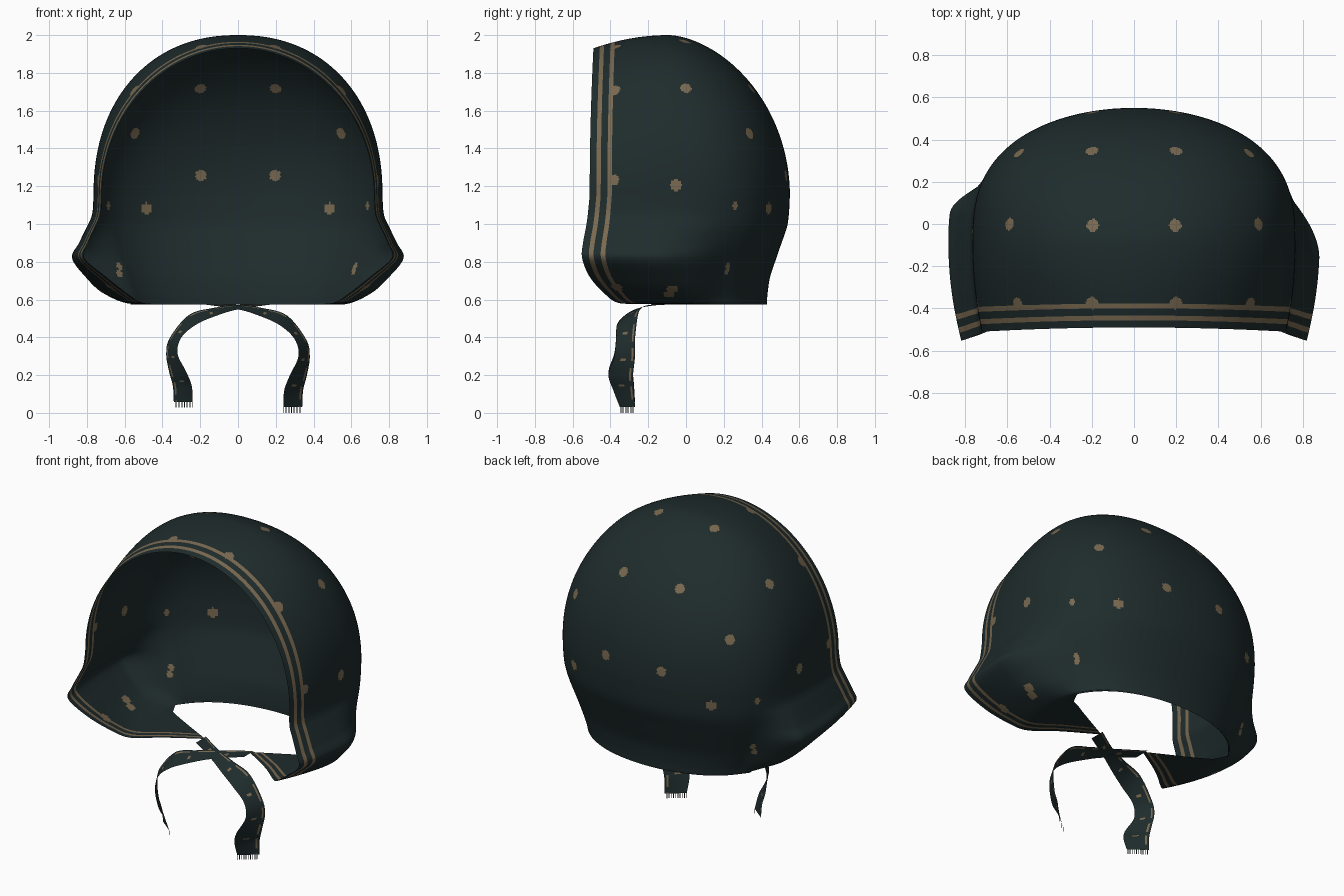
import bpy, bmesh, math
from mathutils import Vector

cube = bpy.data.objects.get("Cube")
if cube:
    bpy.data.objects.remove(cube, do_unlink=True)


def material(name, rgb):
    m = bpy.data.materials.new(name)
    m.use_nodes = True
    color = (*rgb, 1)
    m.diffuse_color = color
    m.node_tree.nodes["Principled BSDF"].inputs["Base Color"].default_value = color
    return m


MATERIALS = [material("dark green cloth", (.0135, .0245, .0255)),
             material("tan print", (.19, .14, .08))]


def finish(bm, name, angle=60):
    mesh = bpy.data.meshes.new(name)
    bm.to_mesh(mesh)
    bm.free()
    for m in MATERIALS:
        mesh.materials.append(m)
    ob = bpy.data.objects.new(name, mesh)
    bpy.context.collection.objects.link(ob)
    bpy.ops.object.select_all(action='DESELECT')
    ob.select_set(True)
    bpy.context.view_layer.objects.active = ob
    bpy.ops.object.shade_smooth_by_angle(angle=math.radians(angle))


def spline(points, steps):
    """Catmull-Rom samples through tuples of any length."""
    pts = [points[0], *points, points[-1]]
    out = []
    for a, b, c, d in zip(pts, pts[1:], pts[2:], pts[3:]):
        for s in range(steps):
            t = s / steps
            out.append([q + t / 2 * (r - p + t * (2*p - 5*q + 4*r - w + t * (3*(q - r) + w - p)))
                        for p, q, r, w in zip(a, b, c, d)])
    out.append(list(points[-1]))
    return out


def smooth(t):
    t = min(1, max(0, t))
    return t * t * (3 - 2 * t)


def grid(bm, rows, paint):
    verts = [[bm.verts.new(p) for p in row] for row in rows]
    for i in range(len(rows) - 1):
        for j in range(len(rows[0]) - 1):
            f = bm.faces.new((verts[i][j], verts[i][j+1], verts[i+1][j+1], verts[i+1][j]))
            f.material_index = paint(i, j)


# Bonnet dimensions
FRONT, MIDDLE, BACK, EQUATOR = -.51, -.1, .55, 1.15
FRONT_STEPS, BACK_STEPS, ARCH_STEPS = 70, 140, 340

# Skirt levels: height, back depth, back width, front width, front edge y, flap, edge pinch
SKIRT = spline([
    (EQUATOR, 1, 1, 1, FRONT, 0, 0),
    (1.05, .99, .995, 1.01, -.52, 0, 0),
    (.98, .97, .985, 1.05, -.53, 0, 0),
    (.9, .92, .96, 1.1, -.545, 0, 0),
    (.82, .87, .92, 1.15, -.55, 0, .02),
    (.72, .81, .87, 1.06, -.51, 0, .09),
    (.63, .785, .82, .93, -.43, 0, .12),
    (.583, .78, .8, .78, -.36, .5, .08),
    (.577, .78, .79, .5, -.24, 1, 0),
    (.573, .78, .78, .22, -.11, 1, 0)], 8)[1:]


def skirt(y, width, pull, fold):
    """One hanging edge; fold is how gradually the side flare dies out."""
    flare = smooth((.3 - y) / fold)
    flap = min(1, max(0, (.2 - y) / .7))
    side = []
    for z, depth, back, front, edge, mix, pinch in SKIRT:
        w = flare + (flap - flare) * mix
        x = width * (back + (front - back) * w - pinch * pull * pull)
        yy = y + (edge - FRONT) * pull
        if y > 0:
            yy += y * (depth - 1) * (1 - flare)
        side.append((x, yy, z))
    return side


def section(y):
    """One arch across the bonnet with a skirt hanging from each end."""
    if y < MIDDLE:
        u = (MIDDLE - y) / (MIDDLE - FRONT)
        width, height = .765 - .045 * u * u, .85 - .07 * u * u
    else:
        u = min(1, (y - MIDDLE) / (BACK - MIDDLE))
        width = .765 * math.sqrt(1 - u ** 2.8)
        height = .85 * math.sqrt(1 - u ** 1.75)
    pull = max(0, 1 - (y - FRONT) / .6)
    power = 2 / (2 + .2 * smooth((y - FRONT) / .4))
    arch = []
    for k in range(ARCH_STEPS + 1):
        a = math.pi * k / ARCH_STEPS
        c, s = math.cos(a), max(0, math.sin(a))
        arch.append((-width * math.copysign(abs(c) ** power, c), y + .02 * s * s * pull,
                     EQUATOR + height * s ** power))
    right = [(-x, yy, z) for x, yy, z in reversed(skirt(y, width, pull, .25))]
    return right + arch + skirt(y, width, pull, .45)


stations = [FRONT + (MIDDLE - FRONT) * i / FRONT_STEPS for i in range(FRONT_STEPS)]
stations += [MIDDLE + (BACK - MIDDLE) * math.sin(math.pi / 2 * i / BACK_STEPS)
             for i in range(BACK_STEPS + 1)]

# Cloth shell with two stripes beside the face edge
shell = bmesh.new()
grid(shell, [section(y) for y in stations],
     lambda i, j: int(6 <= i <= 9 or 16 <= i <= 19))

# Scattered printed spots, mirrored left and right, with their radius
BIG, SMALL = .03, .018
SPOTS = [(.2, 0, 1.98, BIG), (.59, 0, 1.72, BIG), (.2, .36, 1.73, BIG), (.55, .34, 1.48, BIG),
         (.2, .53, 1.26, BIG), (.48, .43, 1.09, BIG), (.76, -.05, 1.21, BIG),
         (.7, .27, 1.09, SMALL), (.65, .25, .76, SMALL), (.65, .25, .73, SMALL),
         (.73, -.07, .66, BIG), (.69, -.09, .63, BIG), (.2, -.375, 1.93, BIG),
         (.55, -.375, 1.71, BIG), (.74, -.385, 1.23, BIG), (.68, -.37, .66, BIG)]
shell.faces.ensure_lookup_table()
centers = [f.calc_center_median() for f in shell.faces]
for x, y, z, radius in SPOTS:
    for sx in (x, -x):
        target = Vector((sx, y, z))
        middle = min(centers, key=lambda c: (c - target).length_squared)
        for f, c in zip(shell.faces, centers):
            if (c - middle).length_squared < radius * radius:
                f.material_index = 1
bmesh.ops.remove_doubles(shell, verts=shell.verts, dist=.0001)
finish(shell, "bonnet_shell")

# Tie ribbon: centre point followed by the half-width vector
RIBBON = [
    (-.17, -.13, .573, 0, .05, 0),
    (0, -.23, .56, 0, .04, .012),
    (.12, -.28, .535, .01, .045, .02),
    (.24, -.31, .49, .02, .055, .025),
    (.33, -.32, .39, .03, .05, 0),
    (.35, -.325, .3, .03, .055, 0),
    (.32, -.345, .2, .045, .065, 0),
    (.295, -.33, .12, .05, .055, 0),
    (.29, -.31, .03, .05, .04, 0)]
ACROSS = 12


def tie(name, side, lift):
    bm = bmesh.new()
    rows = []
    for x, y, z, dx, dy, dz in spline(RIBBON, 8):
        raised = z + lift * max(0, .55 - z) / .55
        rows.append([(side * (x + dx * k), y + dy * k, raised + dz * k)
                     for k in (2 * n / ACROSS - 1 for n in range(ACROSS + 1))])
    # one broken edge line and small flecks along the ribbon
    grid(bm, rows, lambda i, j: int((j == 10 and i % 9 < 6) or (j in (4, 5, 6) and i % 12 == 5)))
    # frayed threads at the loose end
    for a, b in zip(rows[-1], rows[-1][1:]):
        a, b = Vector(a), Vector(b)
        b = a.lerp(b, .35)
        drop = Vector((0, 0, .03))
        bm.faces.new([bm.verts.new(p) for p in (a, b, b - drop, a - drop)])
    finish(bm, name)


tie("left_tie", 1, 0)
tie("right_tie", -1, .03)
